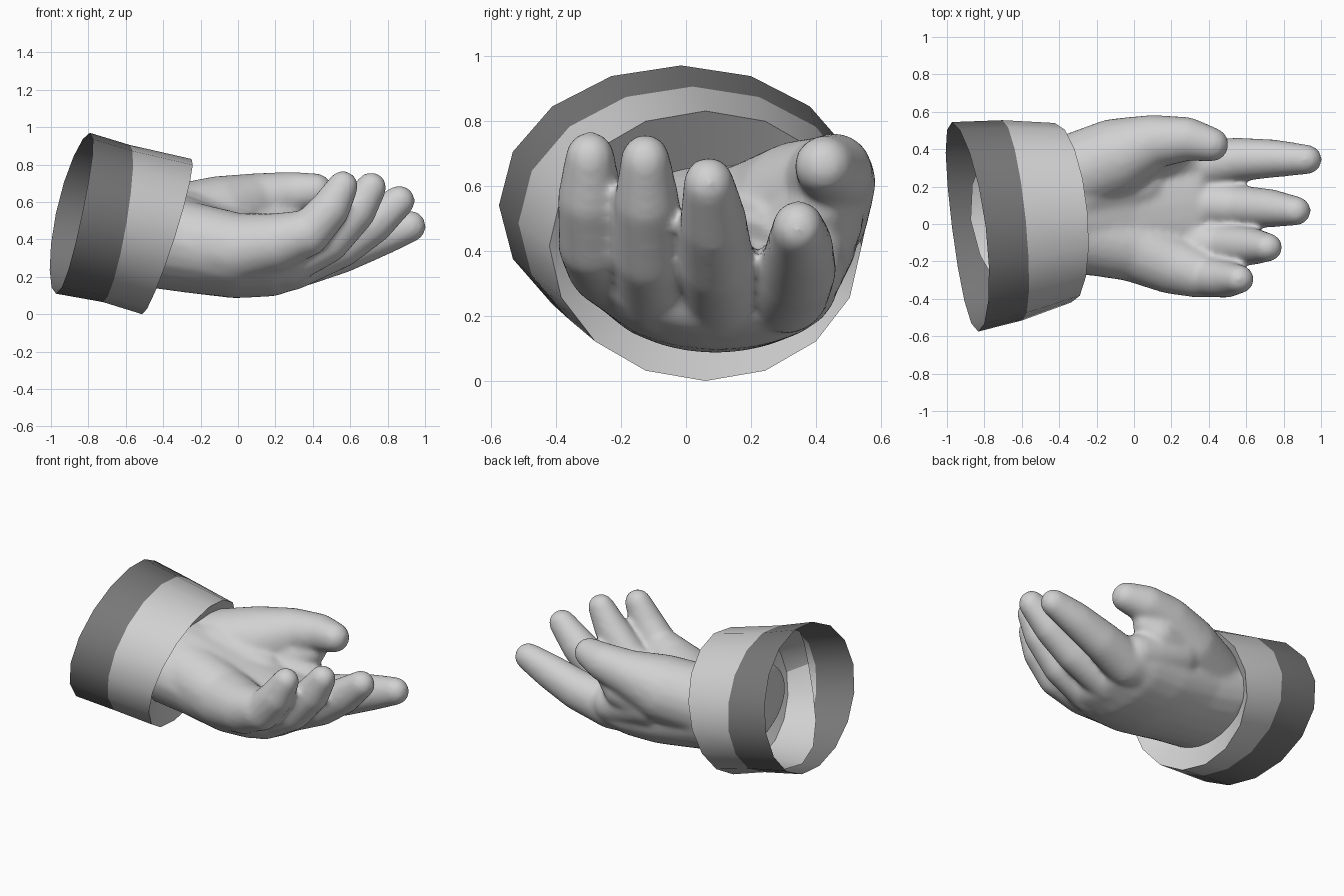
import bpy
import bmesh
from math import sin, cos, pi
from mathutils import Matrix

old = bpy.data.objects.get("Cube")
if old:
    bpy.data.objects.remove(old, do_unlink=True)


def material(name, value):
    mat = bpy.data.materials.new(name)
    mat.use_nodes = True
    colour = (value, value, value, 1)
    mat.diffuse_color = colour
    mat.node_tree.nodes["Principled BSDF"].inputs["Base Color"].default_value = colour
    return mat


light_grey = material("light grey", 0.64)
dark_grey = material("dark grey", 0.19)


def make_object(name, bm, materials):
    mesh = bpy.data.meshes.new(name)
    bm.to_mesh(mesh)
    bm.free()
    for mat in materials:
        mesh.materials.append(mat)
    obj = bpy.data.objects.new(name, mesh)
    bpy.context.collection.objects.link(obj)
    bpy.ops.object.select_all(action='DESELECT')
    obj.select_set(True)
    bpy.context.view_layer.objects.active = obj
    bpy.ops.object.shade_smooth_by_angle()
    return obj


def loft(name, rings, materials, dark_bands=0, inward=False, sides=16):
    """Tube through tilted ellipses: centre, two radii, slopes along y and z, side bow."""
    bm = bmesh.new()
    loops = []
    for cx, cy, cz, ry, rz, slope_y, slope_z, bow in rings:
        loop = []
        for i in range(sides):
            a = 2 * pi * i / sides
            y, z = ry * cos(a), rz * sin(a)
            x = cx + slope_y * y + slope_z * z + bow * cos(a) ** 2
            loop.append(bm.verts.new((x, cy + y, cz + z)))
        loops.append(loop)
    for band in range(len(loops) - 1):
        for i in range(sides):
            j = (i + 1) % sides
            quad = [loops[band][i], loops[band][j], loops[band + 1][j], loops[band + 1][i]]
            face = bm.faces.new(quad[::-1] if inward else quad)
            face.material_index = 1 if band < dark_bands else 0
    return make_object(name, bm, materials)


# Sleeve cuff: dark outer band, light body, funnel lip towards the wrist
wrist_ring = (-0.47, 0.09, 0.41, 0.35, 0.24, -0.05, 0.28, 0)
loft("cuff", [
    (-0.883, -0.015, 0.54, 0.56, 0.43, -0.126, 0.21, -0.02),
    (-0.65, 0.02, 0.485, 0.535, 0.42, -0.10, 0.17, 0),
    (-0.38, 0.06, 0.415, 0.48, 0.415, -0.09, 0.317, 0),
    wrist_ring], [light_grey, dark_grey], dark_bands=1)

# Light lining, set back further at the sides so the dark band shows inside
loft("cuff_lining", [
    (-0.79, 0.022, 0.512, 0.492, 0.40, -0.11, 0.21, 0.16),
    (-0.52, 0.04, 0.45, 0.445, 0.35, -0.09, 0.2, 0.02),
    wrist_ring], [light_grey], inward=True)


def chain(bm, beads):
    """Swell a solid along beads (x, y, z, rx, ry, rz) by hulling each pair."""
    for pair in zip(beads, beads[1:]):
        part = bmesh.new()
        for x, y, z, rx, ry, rz in pair:
            place = Matrix.Translation((x, y, z)) @ Matrix.Diagonal((rx, ry, rz, 1))
            bmesh.ops.create_icosphere(part, subdivisions=3, radius=1, matrix=place)
        points = [v.co.copy() for v in part.verts]
        part.clear()
        verts = [part.verts.new(p) for p in points]
        bmesh.ops.convex_hull(part, input=verts)
        loose = [v for v in part.verts if not v.link_faces]
        bmesh.ops.delete(part, geom=loose, context='VERTS')
        bmesh.ops.recalc_face_normals(part, faces=part.faces)
        temp = bpy.data.meshes.new("part")
        part.to_mesh(temp)
        part.free()
        bm.from_mesh(temp)
        bpy.data.meshes.remove(temp)


def round_chain(bm, beads, width=1.0):
    chain(bm, [(x, y, z, r, r * width, r) for x, y, z, r in beads])


hand = bmesh.new()

# Palm slab and wrist
chain(hand, [
    (-0.53, 0.09, 0.42, 0.05, 0.38, 0.27),
    (-0.30, 0.09, 0.38, 0.12, 0.365, 0.262),
    (-0.02, 0.09, 0.31, 0.15, 0.375, 0.225),
    (0.18, 0.10, 0.29, 0.15, 0.37, 0.195),
    (0.31, 0.11, 0.295, 0.12, 0.35, 0.158)])

# Heel of the hand on the little finger side
round_chain(hand, [(-0.36, -0.04, 0.41, 0.215), (0.0, -0.12, 0.35, 0.19),
                   (0.20, -0.215, 0.38, 0.16), (0.34, -0.265, 0.425, 0.13)])

# Thumb with its fleshy base
round_chain(hand, [(-0.36, 0.25, 0.47, 0.22), (-0.10, 0.355, 0.53, 0.21),
                   (0.10, 0.44, 0.61, 0.145), (0.28, 0.455, 0.645, 0.118),
                   (0.415, 0.425, 0.662, 0.092)])

# Soft filling between the palm and the thumb base
round_chain(hand, [(-0.30, 0.18, 0.45, 0.215), (0.02, 0.21, 0.385, 0.165)])

# Web between thumb and index finger
round_chain(hand, [(-0.04, 0.36, 0.47, 0.17), (0.16, 0.415, 0.49, 0.13),
                   (0.26, 0.42, 0.53, 0.08)])
round_chain(hand, [(0.0, 0.36, 0.44, 0.17), (0.28, 0.36, 0.34, 0.125)])

# Four curled fingers, little to index
fingers = [
    [(0.20, -0.215, 0.355, 0.12), (0.37, -0.28, 0.425, 0.12),
     (0.49, -0.295, 0.56, 0.108), (0.56, -0.295, 0.685, 0.083)],
    [(0.25, -0.09, 0.285, 0.14), (0.48, -0.11, 0.39, 0.118),
     (0.63, -0.12, 0.55, 0.108), (0.712, -0.125, 0.677, 0.083)],
    [(0.28, 0.11, 0.275, 0.15), (0.55, 0.095, 0.37, 0.122),
     (0.72, 0.085, 0.485, 0.112), (0.862, 0.07, 0.605, 0.085)],
    [(0.06, 0.27, 0.32, 0.17), (0.33, 0.31, 0.29, 0.145),
     (0.55, 0.345, 0.345, 0.127), (0.75, 0.35, 0.415, 0.11),
     (0.92, 0.345, 0.47, 0.086)],
]
for finger in fingers:
    round_chain(hand, finger, width=0.93)

hand_object = make_object("hand", hand, [light_grey])

# Fuse the parts into one soft skin
skin = hand_object.modifiers.new("fuse", 'REMESH')
skin.mode = 'VOXEL'
skin.voxel_size = 0.015
skin.use_smooth_shade = True
soften = hand_object.modifiers.new("soften", 'SMOOTH')
soften.factor = 0.5
soften.iterations = 14
